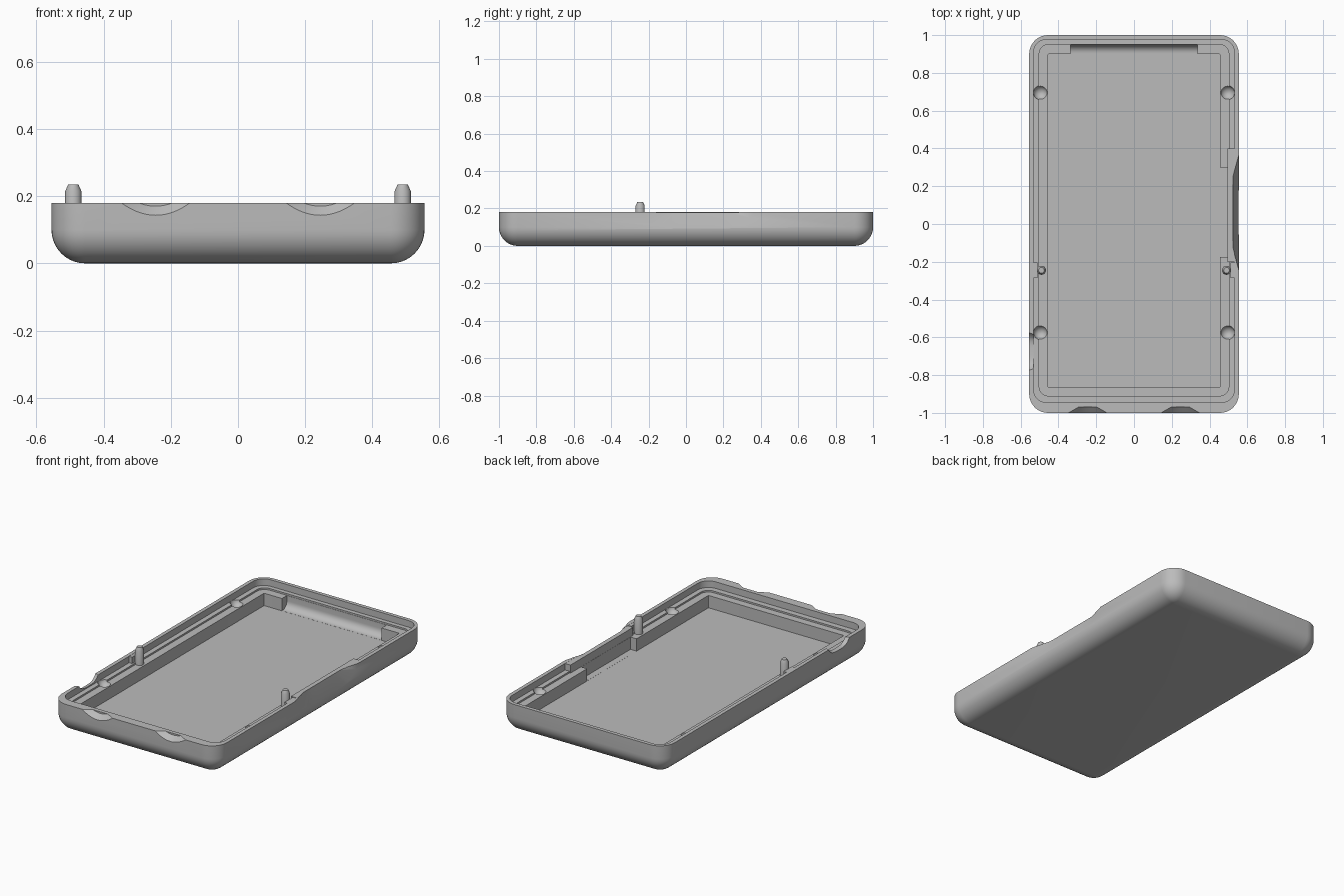
import bpy, bmesh, math
from mathutils import Vector

cube = bpy.data.objects.get("Cube")
if cube:
    bpy.data.objects.remove(cube, do_unlink=True)

grey = bpy.data.materials.new("grey_plastic")
grey.use_nodes = True
COLOUR = (0.5, 0.5, 0.5, 1)
grey.diffuse_color = COLOUR
grey.node_tree.nodes["Principled BSDF"].inputs["Base Color"].default_value = COLOUR

RIM = 0.18
FLOOR = 0.055
LEDGE = 0.13


def loft(name, loops):
    """Closed solid through loops that share one point count."""
    bm = bmesh.new()
    rings = [[bm.verts.new(p) for p in loop] for loop in loops]
    n = len(rings[0])
    for a, b in zip(rings, rings[1:]):
        for i in range(n):
            j = (i + 1) % n
            bm.faces.new((a[i], a[j], b[j], b[i]))
    bm.faces.new(rings[0])
    bm.faces.new(rings[-1])
    bmesh.ops.recalc_face_normals(bm, faces=bm.faces)
    mesh = bpy.data.meshes.new(name)
    bm.to_mesh(mesh)
    bm.free()
    obj = bpy.data.objects.new(name, mesh)
    bpy.context.collection.objects.link(obj)
    mesh.materials.append(grey)
    return obj


def rounded_loop(half_x, front, back, radius, z, steps=10):
    points = []
    corners = ((1, back, 0), (-1, back, 1), (-1, front, 2), (1, front, 3))
    for sx, y, quarter in corners:
        cx = sx * (half_x - radius)
        cy = y - radius if y == back else y + radius
        for k in range(steps + 1):
            a = math.pi / 2 * (quarter + k / steps)
            points.append((cx + radius * math.cos(a), cy + radius * math.sin(a), z))
    return points


def box(name, x0, x1, y0, y1, z0, z1):
    return loft(name, [[(x0, y0, z), (x1, y0, z), (x1, y1, z), (x0, y1, z)]
                       for z in (z0, z1)])


def lathe(name, x, y, profile, sides=32):
    return loft(name, [[(x + r * math.cos(2 * math.pi * k / sides),
                         y + r * math.sin(2 * math.pi * k / sides), z)
                        for k in range(sides)] for r, z in profile])


def dish(name, origin, along, inward, outer, inner, depth, power):
    """Scoop cutter that narrows from outer to inner (half width, drop)."""
    loops = []
    for d, (half, drop) in ((-0.05, outer), (0, outer), (depth, inner)):
        profile = [(-half, 0.3)]
        for k in range(25):
            t = k / 12 - 1
            profile.append((half * t, RIM - drop * (1 - abs(t) ** power)))
        profile.append((half, 0.3))
        loops.append([Vector(origin) + Vector(along) * u + Vector(inward) * d
                      + Vector((0, 0, z)) for u, z in profile])
    return loft(name, loops)


def combine(target, other, operation):
    bpy.context.view_layer.objects.active = target
    mod = target.modifiers.new(operation, 'BOOLEAN')
    mod.operation = operation
    mod.solver = 'EXACT'
    mod.object = other
    bpy.ops.object.modifier_apply(modifier=mod.name)
    bpy.data.objects.remove(other, do_unlink=True)


def smooth(obj):
    bpy.ops.object.select_all(action='DESELECT')
    obj.select_set(True)
    bpy.context.view_layer.objects.active = obj
    bpy.ops.object.shade_smooth_by_angle(angle=math.radians(30))


# Tray: rounded underside, rim, two inner ledges, cavity floor
R = 0.1
loops = []
for k in range(11):
    a = math.pi / 2 * k / 10
    inset = R * (1 - math.sin(a))
    loops.append(rounded_loop(0.555 - inset, inset - 1, 1 - inset,
                              max(R - inset, 0.002), R * (1 - math.cos(a))))
loops += [
    rounded_loop(0.555, -1, 1, R, RIM),
    rounded_loop(0.532, -0.945, 0.977, 0.07, RIM),
    rounded_loop(0.532, -0.945, 0.977, 0.07, 0.14),
    rounded_loop(0.502, -0.91, 0.95, 0.05, 0.14),
    rounded_loop(0.502, -0.91, 0.95, 0.05, LEDGE),
    rounded_loop(0.455, -0.865, 0.9, 0.004, LEDGE),
    rounded_loop(0.455, -0.865, 0.9, 0.004, FLOOR),
]
tray = loft("tray", loops)

# Thickened rim behind the side scoop, and small lugs beside the pegs
combine(tray, box("rim_backing", 0.496, 0.54, -0.2, 0.4, 0.12, RIM - 0.001), 'UNION')
for s in (-1, 1):
    lug_x = sorted((s * 0.512, s * 0.54))
    combine(tray, box("peg_lug", *lug_x, -0.285, -0.205, 0.12, RIM - 0.001), 'UNION')

# Gap in the back ledge with a curved foot
profile = [(0.85, 0.3), (0.85, FLOOR + 0.0005)]
for k in range(9):
    a = math.pi / 2 * k / 8
    profile.append((0.905 + 0.043 * math.sin(a), FLOOR + 0.0435 - 0.043 * math.cos(a)))
profile.append((0.948, 0.3))
combine(tray, loft("back_gap", [[(x, y, z) for y, z in profile]
                               for x in (-0.335, 0.335)]), 'DIFFERENCE')

# Gap in the side ledge
combine(tray, box("side_gap", 0.4, 0.495, -0.175, 0.3, FLOOR + 0.0005, 0.3), 'DIFFERENCE')

# Scoops in the outer wall: two in front, one long on the side
for x in (-0.245, 0.245):
    combine(tray, dish("front_scoop", (x, -1, 0), (1, 0, 0), (0, 1, 0),
                       (0.102, 0.037), (0.05, 0.01), 0.03, 2), 'DIFFERENCE')
combine(tray, dish("side_scoop", (0.555, 0.06, 0), (0, 1, 0), (-1, 0, 0),
                   (0.305, 0.088), (0.19, 0.006), 0.032, 4.5), 'DIFFERENCE')

# Small notch through the opposite rim
combine(tray, dish("rim_notch", (-0.555, -0.675, 0), (0, 1, 0), (1, 0, 0),
                   (0.1, 0.038), (0.085, 0.03), 0.035, 4), 'DIFFERENCE')

# Round snap dimples in the ledges
for x in (-0.495, 0.495):
    for y in (-0.575, 0.695):
        ball = [(max(0.038 * math.sin(math.pi * k / 12), 0.0005),
                 0.145 - 0.038 * math.cos(math.pi * k / 12)) for k in range(13)]
        combine(tray, lathe("snap_dimple", x, y, ball), 'DIFFERENCE')
smooth(tray)

# Chamfered locating pegs
for side, x in (("right", -0.49), ("left", 0.49)):
    smooth(lathe(side + "_peg", x, -0.245,
                 [(0.024, 0.1), (0.024, 0.215), (0.015, 0.235)]))
